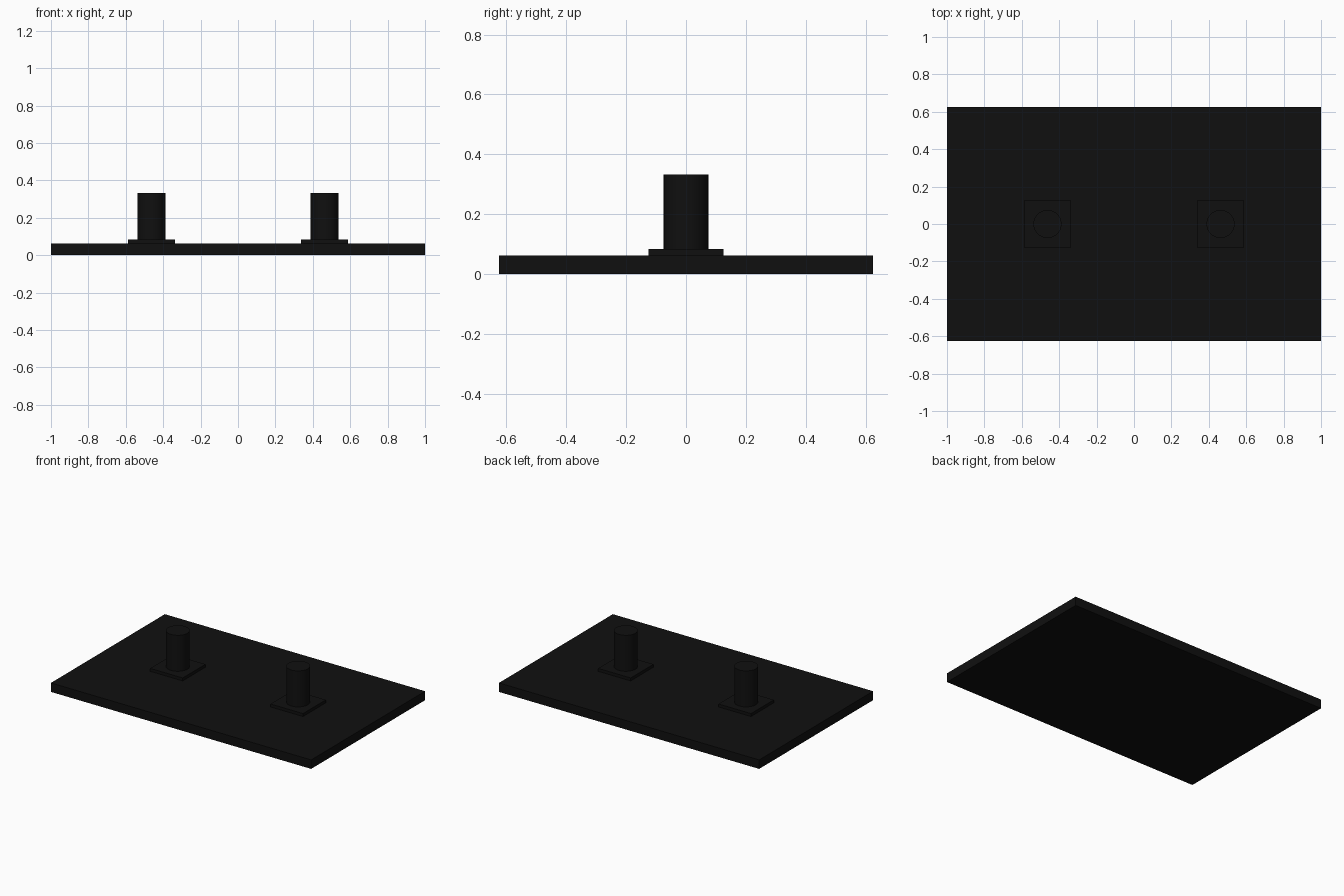
import bpy
import math

cube = bpy.data.objects.get("Cube")
if cube:
    bpy.data.objects.remove(cube, do_unlink=True)

# Single near-black finish
black = bpy.data.materials.new("matte_black")
black.use_nodes = True
colour = (0.005, 0.005, 0.005, 1)
black.diffuse_color = colour
black.node_tree.nodes["Principled BSDF"].inputs["Base Color"].default_value = colour

PLATE_TOP = 0.0625
PAD_TOP = 0.083
POST_TOP = 0.333
POST_X = 0.4625


def finish(name):
    obj = bpy.context.object
    obj.name = name
    obj.data.materials.append(black)
    return obj


def box(name, x, width, depth, bottom, top):
    bpy.ops.mesh.primitive_cube_add(size=1, location=(x, 0, (bottom + top) / 2))
    obj = finish(name)
    obj.scale = (width, depth, top - bottom)
    bpy.ops.object.transform_apply(location=False, rotation=False, scale=True)


def post(name, x, radius, bottom, top):
    bpy.ops.mesh.primitive_cylinder_add(
        vertices=32, radius=radius, depth=top - bottom,
        location=(x, 0, (bottom + top) / 2))
    finish(name)
    bpy.ops.object.shade_smooth_by_angle(angle=math.radians(30))


# Flat base plate
box("base_plate", 0, 2, 1.25, 0, PLATE_TOP)

# Square pad and round post on each side
for side, sign in (("left", 1), ("right", -1)):
    box(side + "_pad", sign * POST_X, 0.25, 0.25, PLATE_TOP, PAD_TOP)
    post(side + "_post", sign * POST_X, 0.075, PAD_TOP, POST_TOP)
